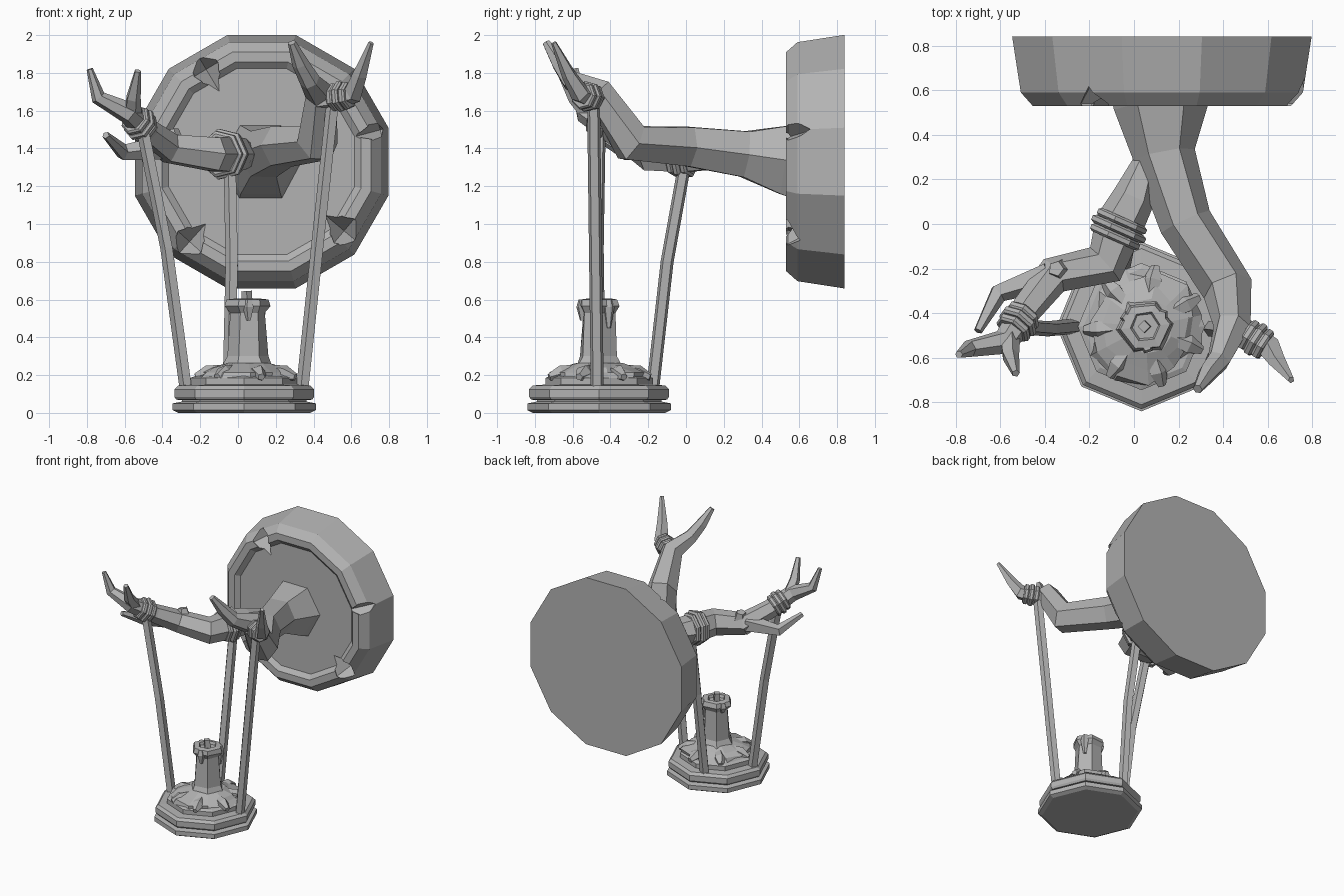
import bpy
import bmesh
import math
import random
from mathutils import Vector, Matrix

old = bpy.data.objects.get("Cube")
if old:
    bpy.data.objects.remove(old, do_unlink=True)
random.seed(4)

GREY = (0.45, 0.45, 0.45, 1)
mat = bpy.data.materials.new("stone grey")
mat.use_nodes = True
mat.diffuse_color = GREY
mat.node_tree.nodes["Principled BSDF"].inputs["Base Color"].default_value = GREY


def finish(name, bm):
    bmesh.ops.recalc_face_normals(bm, faces=bm.faces)
    mesh = bpy.data.meshes.new(name)
    bm.to_mesh(mesh)
    bm.free()
    mesh.materials.append(mat)
    obj = bpy.data.objects.new(name, mesh)
    bpy.context.collection.objects.link(obj)
    return obj


def skin(bm, rings):
    """Join rings of vertices and cap both ends."""
    n = len(rings[0])
    for a, b in zip(rings, rings[1:]):
        for i in range(n):
            j = (i + 1) % n
            bm.faces.new((a[i], a[j], b[j], b[i]))
    bm.faces.new(rings[0])
    bm.faces.new(rings[-1])


def tube(name, points, sides=6, turn=0.0):
    """Sweep a polygon along points given as (x, y, z, radius)."""
    bm = bmesh.new()
    pos = [Vector(p[:3]) for p in points]
    rings, prev, side = [], None, None
    for i, p in enumerate(pos):
        ahead = (pos[min(i + 1, len(pos) - 1)] - p).normalized()
        behind = (p - pos[max(i - 1, 0)]).normalized()
        d = (ahead + behind).normalized()
        if side is None:
            up = Vector((0, 0, 1)) if abs(d.z) < 0.8 else Vector((0, 1, 0))
            side = up.cross(d).normalized()
        else:
            side = (prev.rotation_difference(d) @ side).normalized()
        prev, other = d, d.cross(side)
        ring = []
        for k in range(sides):
            a = turn + math.tau * k / sides
            ring.append(bm.verts.new(p + points[i][3] * (side * math.cos(a) + other * math.sin(a))))
        rings.append(ring)
    skin(bm, rings)
    return finish(name, bm)


def lathe(name, profile, centre, sides, turn=0.0, jitter=0.0, axis="Z"):
    """Revolve (radius, height) pairs, optionally with uneven rims."""
    bm = bmesh.new()
    rings = []
    for r, h in profile:
        ring = []
        for k in range(sides):
            a = turn + math.tau * k / sides
            q = r * (1 + random.uniform(-jitter, jitter))
            u, v = q * math.cos(a), q * math.sin(a)
            p = Vector((u, v, h)) if axis == "Z" else Vector((u, h, v))
            ring.append(bm.verts.new(p + Vector(centre)))
        rings.append(ring)
    skin(bm, rings)
    return finish(name, bm)


def wraps(name, centre, direction, radius, count=3, step=0.038):
    """Coils of cord bound around a branch."""
    c, d = Vector(centre), Vector(direction).normalized()
    for i in range(count):
        mid = c + d * step * (i - (count - 1) / 2)
        r = radius * (1.1 if i == count // 2 else 1.0)
        pts = [(*(mid + d * step * t), r * s) for t, s in
               ((-0.5, 0.88), (-0.25, 1), (0.25, 1), (0.5, 0.88))]
        tube(f"{name}_{i + 1}", pts, 7)


# Wall disc with a bevelled rim and a sunken face
disc = lathe("wall_disc", [(0.695, 0.84), (0.655, 0.59), (0.60, 0.53), (0.545, 0.53), (0.51, 0.56)],
             (0.125, 0, 1.33), 12, math.radians(15), 0, "Y")

# Chips cut from the rim
for deg, reach, length, width in ((121, 0.57, 0.16, 0.08), (15, 0.65, 0.15, 0.065),
                                  (228, 0.57, 0.15, 0.09), (320, 0.57, 0.15, 0.09)):
    a = math.radians(deg)
    bm = bmesh.new()
    bmesh.ops.create_cone(bm, segments=4, radius1=1, radius2=0, depth=1, cap_ends=True)
    bmesh.ops.translate(bm, verts=bm.verts, vec=(0, 0, 0.5))
    bmesh.ops.mirror(bm, geom=bm.verts[:] + bm.edges[:] + bm.faces[:], axis="Z", merge_dist=0.001)
    bm.faces.ensure_lookup_table()
    bmesh.ops.delete(bm, geom=[f for f in bm.faces if abs(f.calc_center_median().z) < 0.001],
                     context="FACES_ONLY")
    bmesh.ops.scale(bm, verts=bm.verts, vec=(width, 0.13, length))
    bmesh.ops.rotate(bm, verts=bm.verts, matrix=Matrix.Rotation(math.pi / 2 - a, 3, "Y"))
    bmesh.ops.translate(bm, verts=bm.verts, vec=(0.125 + reach * math.cos(a), 0.54, 1.33 + reach * math.sin(a)))
    cutter = finish("chip_cutter", bm)
    cutter.hide_render = True
    mod = disc.modifiers.new("chip", "BOOLEAN")
    mod.operation, mod.solver, mod.object = "DIFFERENCE", "EXACT", cutter
    bpy.context.view_layer.objects.active = disc
    bpy.ops.object.modifier_apply(modifier=mod.name)
    bpy.data.objects.remove(cutter, do_unlink=True)

# Main branch reaching forward to the left, forked at its end
tube("main_branch", [(0.12, 0.6, 1.33, 0.23), (0.12, 0.52, 1.34, 0.21), (0.135, 0.31, 1.37, 0.14),
                     (0.23, 0.01, 1.41, 0.12), (0.42, -0.29, 1.43, 0.115),
                     (0.44, -0.46, 1.69, 0.085), (0.38, -0.61, 1.76, 0.055),
                     (0.33, -0.67, 1.85, 0.045), (0.285, -0.74, 1.96, 0.022)])
tube("main_branch_twig", [(0.43, -0.45, 1.66, 0.07), (0.53, -0.51, 1.67, 0.06), (0.61, -0.56, 1.69, 0.055),
                          (0.645, -0.62, 1.79, 0.04), (0.705, -0.70, 1.96, 0.015)], 5)

# Side branch reaching to the right, with its twigs
tube("side_branch", [(0.07, 0.32, 1.36, 0.05), (0.0, 0.12, 1.37, 0.095), (-0.07, -0.01, 1.37, 0.11),
                     (-0.13, -0.18, 1.37, 0.10), (-0.36, -0.23, 1.40, 0.085), (-0.48, -0.38, 1.49, 0.07),
                     (-0.58, -0.53, 1.59, 0.06), (-0.74, -0.56, 1.67, 0.04), (-0.785, -0.585, 1.82, 0.017)])
for name, pts in {
    "upper_twig": [(-0.56, -0.51, 1.58, 0.05), (-0.555, -0.59, 1.67, 0.04), (-0.53, -0.67, 1.81, 0.018)],
    "lower_twig": [(-0.38, -0.23, 1.41, 0.07), (-0.61, -0.31, 1.38, 0.045), (-0.70, -0.48, 1.47, 0.02)],
    "branch_stub": [(-0.33, -0.21, 1.40, 0.06), (-0.35, -0.2, 1.50, 0.035)],
}.items():
    tube(name, pts, 5)

# Cord bindings and the three hanging cords
wraps("left_binding", (0.545, -0.52, 1.675), (0.8, -0.5, 0.1), 0.075)
wraps("right_binding", (-0.52, -0.44, 1.53), (-0.5, -0.7, 0.45), 0.085)
wraps("rear_binding", (-0.075, -0.02, 1.37), (-0.4, -0.9, 0), 0.125)
for name, pts in {
    "left_cord": [(0.51, -0.49, 1.70), (0.425, -0.48, 0.9), (0.345, -0.47, 0.14)],
    "right_cord": [(-0.5, -0.46, 1.49), (-0.375, -0.47, 0.87), (-0.275, -0.46, 0.14)],
    "rear_cord": [(-0.04, -0.01, 1.30), (-0.03, -0.1, 0.8), (-0.045, -0.175, 0.14)],
}.items():
    tube(name, [(*p, 0.036) for p in pts], 5)

# Stepped tray
lathe("tray", [(0.35, 0), (0.38, 0.015), (0.38, 0.05), (0.33, 0.06), (0.33, 0.068), (0.36, 0.07),
               (0.37, 0.085), (0.37, 0.125), (0.35, 0.145), (0.285, 0.15), (0.285, 0.185), (0.26, 0.195)],
      (0.033, -0.46, 0), 8)

# Melted wax pool, candle and wick
lathe("wax_pool", [(0.25, 0.185), (0.24, 0.215), (0.18, 0.24), (0.12, 0.265)], (0.05, -0.46, 0), 11, 0.2, 0.12)
lathe("candle", [(0.14, 0.24), (0.108, 0.30), (0.095, 0.53), (0.118, 0.565), (0.108, 0.60), (0.07, 0.605), (0.06, 0.585)],
      (0.05, -0.46, 0), 6, 0.1, 0.05)
tube("wick", [(0.05, -0.46, 0.57, 0.028), (0.045, -0.46, 0.645, 0.028)], 4)

# Hardened wax drips around the pool and down the candle
for k in range(7):
    a = 0.5 + math.tau * k / 7
    ux, uy = math.cos(a), math.sin(a)
    tube(f"wax_drip_{k + 1}", [(0.05 + r * ux, -0.46 + r * uy, z, w) for r, z, w in
                               ((0.13, 0.225, 0.03), (0.21, 0.21, 0.045), (0.275, 0.19, 0.02))], 5)
for k, low in enumerate((0.45, 0.52, 0.49)):
    a = 0.6 + math.tau * k / 3
    x, y = 0.05 + 0.09 * math.cos(a), -0.46 + 0.09 * math.sin(a)
    tube(f"candle_drip_{k + 1}", [(x, y, 0.60, 0.02), (x, y, 0.56, 0.032), (x, y, low, 0.012)], 5)
